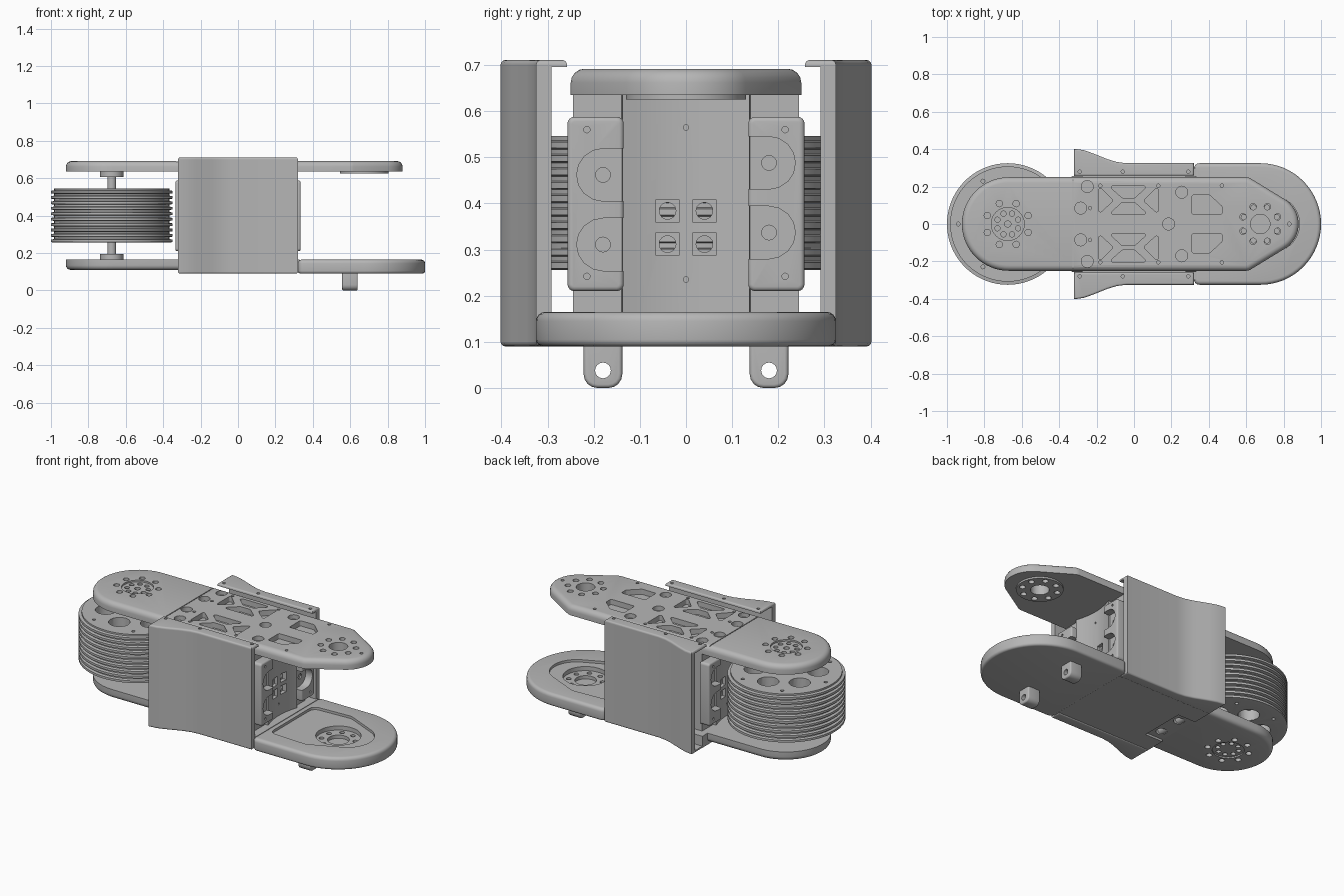
import bpy, bmesh
from math import cos, sin, pi
from mathutils import Vector
from mathutils.geometry import convex_hull_2d

if "Cube" in bpy.data.objects:
    bpy.data.objects.remove(bpy.data.objects["Cube"])

metal = bpy.data.materials.new("grey_metal")
metal.use_nodes = True
GREY = (0.47, 0.47, 0.47, 1)
metal.diffuse_color = GREY
metal.node_tree.nodes["Principled BSDF"].inputs["Base Color"].default_value = GREY
JOINT = 0.675
parts = []


def ring(cx, cy, r, n=64):
    return [(cx + r * cos(2 * pi * i / n), cy + r * sin(2 * pi * i / n)) for i in range(n)]


def hull(*discs):
    """Rounded outline wrapped around discs given as (x, y, radius)."""
    pts = [Vector(p) for d in discs for p in ring(*d, 64 if d[2] > 0.1 else 16)]
    return [tuple(pts[i]) for i in convex_hull_2d(pts)]


def rect(x0, x1, y0, y1):
    return [(x0, y0), (x1, y0), (x1, y1), (x0, y1)]


def inset(outline, d):
    """Move a counter-clockwise outline inward by d."""
    pts = [Vector(p) for p in outline]
    result = []
    for i, p in enumerate(pts):
        e, f = (p - pts[i - 1]).normalized(), (pts[(i + 1) % len(pts)] - p).normalized()
        n, m = Vector((-e.y, e.x)), Vector((-f.y, f.x))
        result.append(p + (n + m) * (d / (1 + n.dot(m))))
    return result


def prism(bm, outline, a, b, axis="z", top=0, bottom=0):
    """Extrude an outline from a to b, rounding the end rims if asked."""
    if sum(p[0] * q[1] - q[0] * p[1] for p, q in zip(outline, outline[1:] + outline[:1])) < 0:
        outline = outline[::-1]
    place = {"z": lambda u, v, w: (u, v, w), "x": lambda u, v, w: (w, u, v)}[axis]
    turns = [i * pi / 8 for i in range(5)]
    levels = [(bottom * (1 - sin(t)), a + bottom * (1 - cos(t))) for t in turns] if bottom else [(0, a)]
    levels += [(top * (1 - cos(t)), b - top * (1 - sin(t))) for t in turns] if top else [(0, b)]
    loops = [[bm.verts.new(place(u, v, w)) for u, v in inset(outline, d)] for d, w in levels]
    bm.faces.new(loops[0][::-1])
    bm.faces.new(loops[-1])
    for lo, hi in zip(loops, loops[1:]):
        for i in range(len(lo)):
            j = (i + 1) % len(lo)
            bm.faces.new((lo[i], lo[j], hi[j], hi[i]))


def finish(name, bm):
    mesh = bpy.data.meshes.new(name)
    bm.to_mesh(mesh)
    bm.free()
    obj = bpy.data.objects.new(name, mesh)
    mesh.materials.append(metal)
    bpy.context.collection.objects.link(obj)
    parts.append(obj)
    return obj


def solid(name, *prisms, **opts):
    bm = bmesh.new()
    for p in prisms:
        prism(bm, *p, **opts)
    return finish(name, bm)


def cut(obj, *prisms):
    """Subtract a set of prisms from a part."""
    tool = solid("cutter", *prisms)
    parts.remove(tool)
    tool.hide_render = True
    mod = obj.modifiers.new("cut", "BOOLEAN")
    mod.object, mod.solver, mod.use_self = tool, "EXACT", True
    bpy.context.view_layer.objects.active = obj
    bpy.ops.object.modifier_apply(modifier=mod.name)
    bpy.data.objects.remove(tool)


def bolt_circle(cx, radius, r, count, a, b, turn=0.5):
    return [(ring(cx + radius * cos(2 * pi * (i + turn) / count),
                  radius * sin(2 * pi * (i + turn) / count), r, 16), a, b) for i in range(count)]


def both_sides(holes, a, b):
    return [(ring(x, s * y, r, 20), a, b) for x, y, r in holes for s in (1, -1)]


# Top plate with tapered nose
top_plate = solid("top_plate", (hull((-0.67, 0, 0.25), (0.6, 0.2, 0.05), (0.6, -0.2, 0.05),
                                     (0.725, 0, 0.155)), 0.635, 0.692), top=0.03)
pockets = []
for s in (1, -1):
    for corners in (((-0.18, 0.075), (-0.18, 0.18), (-0.125, 0.125)),
                    ((0.12, 0.075), (0.12, 0.18), (0.065, 0.125)),
                    ((-0.11, 0.195), (0.05, 0.195), (0, 0.15), (-0.06, 0.15)),
                    ((-0.11, 0.06), (0.05, 0.06), (0, 0.105), (-0.06, 0.105)),
                    ((0.32, 0.145), (0.4, 0.145), (0.46, 0.09), (0.46, 0.06), (0.32, 0.06))):
        pockets.append((hull(*[(x, s * y, 0.01) for x, y in corners]), 0.66, 0.8))
cut(top_plate, *pockets)
cut(top_plate, (ring(JOINT, 0, 0.052), 0.6, 0.8), *bolt_circle(JOINT, 0.1, 0.017, 8, 0.6, 0.8))
cut(top_plate, (ring(0.185, 0, 0.032), 0.665, 0.8),
    *both_sides([(-0.25, 0.2, 0.032), (-0.285, 0.085, 0.032), (0.255, 0.17, 0.032)], 0.665, 0.8),
    *both_sides([(-0.18, 0.205, 0.009), (0.13, 0.205, 0.009), (0.47, 0.205, 0.009),
                 (-0.235, 0.085, 0.009)], 0.67, 0.8), (ring(0.83, 0, 0.01, 16), 0.67, 0.8))
cut(top_plate, (rect(-0.328, -0.323, -0.3, 0.3), 0.687, 0.8))
cut(top_plate, (ring(-JOINT, 0, 0.088), 0.682, 0.8), *bolt_circle(-JOINT, 0.118, 0.017, 8, 0.66, 0.8))
cut(top_plate, (ring(-JOINT, 0, 0.017, 16), 0.66, 0.8),
    *bolt_circle(-JOINT, 0.06, 0.014, 8, 0.66, 0.8))

# Boss ring below the nose hole
boss = solid("top_boss", (ring(JOINT, 0, 0.13), 0.625, 0.636))
cut(boss, (ring(JOINT, 0, 0.052), 0.6, 0.7), *bolt_circle(JOINT, 0.1, 0.017, 8, 0.6, 0.7))

# Bottom plate: narrow arm at one end, wide round arm at the other
lower_arm = solid("lower_arm", (hull((-0.67, 0, 0.25), (-0.3, 0.21, 0.04), (-0.3, -0.21, 0.04)),
                                0.11, 0.165), bottom=0.025)
cut(lower_arm, (ring(-JOINT, 0, 0.088), 0, 0.118),
    *bolt_circle(-JOINT, 0.118, 0.017, 8, 0, 0.14))
cut(lower_arm, *bolt_circle(-JOINT, 0.06, 0.014, 8, 0, 0.14))
lower_middle = solid("lower_middle", (rect(-0.32, 0.33, -0.3, 0.3), 0.095, 0.165))
cut(lower_middle, (rect(-0.4, -0.2, -0.14, 0.14), 0, 0.108))
cut(lower_middle, *both_sides([(-0.26, 0.075, 0.032)], 0, 0.14))
lower_plate = solid("lower_plate", (hull((JOINT, 0, 0.325), (0.35, 0.295, 0.03),
                                         (0.35, -0.295, 0.03)), 0.09, 0.165), top=0.02, bottom=0.015)
cut(lower_plate, (hull((0.4, 0.17, 0.04), (0.4, -0.17, 0.04), (0.6, 0.17, 0.05),
                       (0.6, -0.17, 0.05), (0.735, 0, 0.15)), 0.15, 0.3))
cut(lower_plate, (ring(JOINT, 0, 0.125), 0.125, 0.3))
cut(lower_plate, (ring(JOINT, 0, 0.06), 0.105, 0.3), *bolt_circle(JOINT, 0.095, 0.014, 8, 0.105, 0.3))

# Hanging lugs
for side, y in (("left", 0.18), ("right", -0.18)):
    lug = solid(side + "_lug", (hull((y - 0.012, 0.03, 0.03), (y + 0.012, 0.03, 0.03),
                                     (y - 0.032, 0.1, 0.01), (y + 0.032, 0.1, 0.01)),
                                0.557, 0.64, "x"), top=0.008, bottom=0.008)
    cut(lug, (ring(y, 0.038, 0.017, 24), 0.5, 0.7, "x"))

# Central housing with hollowed end walls
arc = [(JOINT - 0.4 * cos(t / 10), 0.4 * sin(t / 10)) for t in (-3.5, -2.5, -1.5, -0.5, 0.5, 1.5, 2.5, 3.5)]
end = [(0.28, -0.245), (0.28, -0.14)] + arc + [(0.28, 0.14), (0.28, 0.245)]
housing = solid("housing", (end + [(-x, -y) for x, y in end], 0.16, 0.64))
windows = [(y, z) for y in (-0.04, 0.04) for z in (0.312, 0.384)]
cut(housing, *[(rect(y - 0.025, y + 0.025, z - 0.025, z + 0.025), a, b, "x")
               for y, z in windows for a, b in ((0.255, 0.4), (-0.4, -0.255))])
cut(housing, *[(ring(y, z, 0.018, 24), -0.5, 0.5, "x") for y, z in windows],
    *[(ring(0, z, 0.006, 12), a, b, "x") for z in (0.235, 0.565) for a, b in ((0.26, 0.4), (-0.4, -0.26))])

# Scalloped motor brackets on each corner of the housing
for end_name, e in (("right", 1), ("left", -1)):
    for side, s, shift in (("left", 1, 0.0), ("right", -1, -0.026)):
        a, b = sorted((e * 0.275, e * 0.335))
        name = end_name + "_end_" + side + "_bracket"
        bracket = solid(name, (hull(*[(s * y, z, 0.015) for y in (0.15, 0.242) for z in (0.225, 0.573)]),
                               a, b, "x"), top=0.01 * (e > 0), bottom=0.01 * (e < 0))
        a, b = sorted((e * 0.29, e * 0.4))
        cut(bracket, *[(hull((s * 0.18, z + shift, 0.057), (s * 0.05, z + shift, 0.057)), a, b, "x")
                       for z in (0.337, 0.488)],
            *[(ring(s * 0.215, z, 0.007, 12), a, b, "x") for z in (0.242, 0.56)])
        a, b = sorted((e * 0.282, e * 0.4))
        cut(bracket, *[(ring(s * 0.18, z + shift, 0.016, 20), a, b, "x") for z in (0.337, 0.488)])

# Flared side covers with inward lips
outer = [(0.32, 0.325), (-0.04, 0.325), (-0.09, 0.331), (-0.14, 0.346), (-0.22, 0.378),
         (-0.27, 0.395), (-0.32, 0.402)]
for side, s in (("left", 1), ("right", -1)):
    shell = [(x, s * y) for x, y in outer]
    inner = [(x, s * (y - 0.033)) for x, y in reversed(outer)]
    lip = [(-0.32, s * 0.258), (0.32, s * 0.258)]
    solid(side + "_cover", (shell + inner, 0.1, 0.7))
    top_lip = solid(side + "_top_lip", (shell + lip, 0.696, 0.711), top=0.01)
    cut(top_lip, *[(ring(x, s * 0.28, 0.009, 12), 0.6, 0.8) for x in (-0.29, -0.06, 0.29)])
    solid(side + "_bottom_lip", (shell + lip, 0.09, 0.105), bottom=0.01)

# Grooved drum: stepped profile spun about the shaft
z0, fins, pitch = 0.256, 10, 0.029
profile = [(0, z0)]
for i in range(fins):
    z = z0 + i * pitch
    profile += [(0.308, z), (0.325, z + 0.003), (0.325, z + 0.016), (0.308, z + 0.019)]
profile += [(0.308, z0 + fins * pitch), (0, z0 + fins * pitch)]
bm = bmesh.new()
verts = [bm.verts.new((r - JOINT, 0, z)) for r, z in profile]
edges = [bm.edges.new(pair) for pair in zip(verts, verts[1:])]
bmesh.ops.spin(bm, geom=verts + edges, cent=(-JOINT, 0, 0), axis=(0, 0, 1), angle=2 * pi, steps=72)
bmesh.ops.remove_doubles(bm, verts=bm.verts, dist=0.0005)
bmesh.ops.recalc_face_normals(bm, faces=bm.faces)
drum = finish("drum", bm)
for a, b in ((0.48, 0.7), (0.1, 0.32)):
    cut(drum, *bolt_circle(-JOINT, 0.175, 0.06, 6, a, b), *bolt_circle(-JOINT, 0.265, 0.01, 6, a, b, 0))

# Shaft with end collars
solid("shaft", (ring(-JOINT, 0, 0.024, 32), 0.16, 0.64))
solid("shaft_collars", (ring(-JOINT, 0, 0.062, 40), 0.608, 0.64), (ring(-JOINT, 0, 0.062, 40), 0.16, 0.195))

# Smooth curved faces, keep edges crisp
bpy.ops.object.select_all(action="DESELECT")
for obj in parts:
    obj.select_set(True)
bpy.context.view_layer.objects.active = parts[0]
bpy.ops.object.shade_smooth_by_angle()
